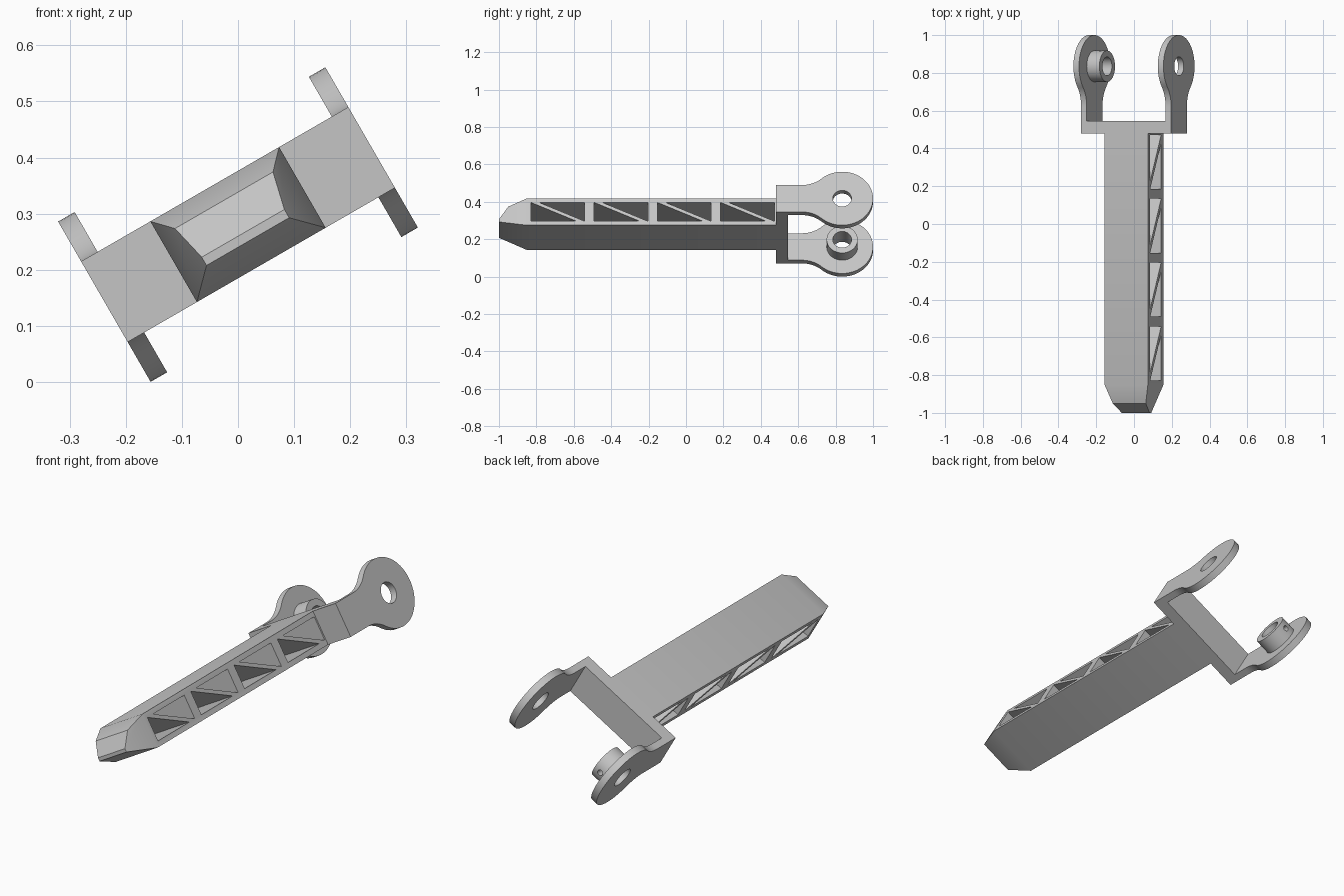
import bpy, bmesh
from math import sin, cos, pi, atan2, radians
from mathutils import Matrix, Vector

cube = bpy.data.objects.get("Cube")
if cube:
    bpy.data.objects.remove(cube)

grey = bpy.data.materials.new("light grey")
grey.use_nodes = True
colour = (0.56, 0.56, 0.56, 1)
grey.diffuse_color = colour
grey.node_tree.nodes["Principled BSDF"].inputs["Base Color"].default_value = colour

# Main sizes; the part is modelled flat, then tilted about its length
HALF_H = 0.083
HALF_W = 0.1325
YOKE_W = 0.275
EAR_IN = 0.241
PIN_Y = 0.835
BRIDGE_Y0, BRIDGE_Y1 = 0.48, 0.546
TILT = Matrix.Translation((0, 0, 0.2805)) @ Matrix.Rotation(radians(-30), 4, 'Y')


def add_prism(bm, points, x0, x1):
    """Extrude a (y, z) outline from x0 to x1."""
    a = [bm.verts.new((x0, y, z)) for y, z in points]
    b = [bm.verts.new((x1, y, z)) for y, z in points]
    bm.faces.new(a)
    bm.faces.new(b[::-1])
    for i in range(len(a)):
        j = (i + 1) % len(a)
        bm.faces.new((a[i], b[i], b[j], a[j]))


def finish(bm, name):
    bmesh.ops.recalc_face_normals(bm, faces=bm.faces[:])
    mesh = bpy.data.meshes.new(name)
    bm.to_mesh(mesh)
    bm.free()
    mesh.materials.append(grey)
    ob = bpy.data.objects.new(name, mesh)
    bpy.context.collection.objects.link(ob)
    return ob


def prism(name, points, x0, x1):
    bm = bmesh.new()
    add_prism(bm, points, x0, x1)
    return finish(bm, name)


def circle(r, n=48):
    return [(PIN_Y + r * cos(2 * pi * i / n), r * sin(2 * pi * i / n)) for i in range(n)]


def cut(ob, cutter):
    mod = ob.modifiers.new("cut", 'BOOLEAN')
    mod.operation = 'DIFFERENCE'
    mod.solver = 'EXACT'
    mod.object = cutter
    bpy.context.view_layer.update()
    with bpy.context.temp_override(object=ob, active_object=ob):
        bpy.ops.object.modifier_apply(modifier=mod.name)
    bpy.data.objects.remove(cutter)


# Beam: side profile with a blunt nose, then tapered on both sides
profile = [(BRIDGE_Y0, -HALF_H), (-0.85, -HALF_H), (-1, -0.035), (-1, -0.018),
           (-0.95, 0.05), (-0.85, HALF_H), (BRIDGE_Y0, HALF_H)]
bm = bmesh.new()
add_prism(bm, profile, -HALF_W, HALF_W)
for side in (-1, 1):
    bmesh.ops.bisect_plane(bm, geom=bm.verts[:] + bm.edges[:] + bm.faces[:], dist=1e-5,
                           plane_co=(side * HALF_W, -0.85, 0),
                           plane_no=Vector((side * 0.15, -0.0475, 0)).normalized(),
                           clear_outer=True)
    bmesh.ops.holes_fill(bm, edges=[e for e in bm.edges if e.is_boundary], sides=0)
beam = finish(bm, "beam")

# Truss openings: two triangles either side of a diagonal web in each bay
bm = bmesh.new()
BAY, WEB, H = 0.287, 0.043, 0.058
for i in range(4):
    y = -0.829 + i * 0.338
    add_prism(bm, [(y, -H), (y + BAY - WEB, -H), (y, H)], -0.2, 0.2)
    add_prism(bm, [(y + WEB, H), (y + BAY, -H), (y + BAY, H)], -0.2, 0.2)
cut(beam, finish(bm, "truss_cutter"))

# Yoke bridge across the end of the beam
bridge = prism("yoke_bridge", [(BRIDGE_Y0, -HALF_H), (BRIDGE_Y1, -HALF_H),
                               (BRIDGE_Y1, HALF_H), (BRIDGE_Y0, HALF_H)], -YOKE_W, YOKE_W)

# Ear outline: straight neck, concave fillet, round eye
EYE_R, NECK_Y = 0.165, 0.62
dy = PIN_Y - NECK_Y
fillet = (dy ** 2 + HALF_H ** 2 - EYE_R ** 2) / (2 * (EYE_R - HALF_H))
bend = atan2(HALF_H + fillet, dy)
half = [(BRIDGE_Y1, HALF_H)]
for i in range(11):
    t = -pi / 2 + (pi / 2 - bend) * i / 10
    half.append((NECK_Y + fillet * cos(t), HALF_H + fillet + fillet * sin(t)))
for i in range(1, 25):
    t = (pi - bend) * (1 - i / 24)
    half.append((PIN_Y + EYE_R * cos(t), EYE_R * sin(t)))
outline = half + [(y, -z) for y, z in half[-2::-1]]

parts = [beam, bridge]
for name, side in (("left_ear", 1), ("right_ear", -1)):
    ear = prism(name, outline, side * EAR_IN, side * YOKE_W)
    cut(ear, prism("pin_cutter", circle(0.05), -0.4, 0.4))
    parts.append(ear)

# Boss inside the right ear, with a pin bore and a small cross hole
boss = prism("pin_boss", circle(0.083), -EAR_IN, -0.164)
cut(boss, prism("bore_cutter", circle(0.05), -0.4, 0.4))
bm = bmesh.new()
bmesh.ops.create_cone(bm, cap_ends=True, segments=20, radius1=0.014, radius2=0.014, depth=0.1,
                      matrix=Matrix.Translation((-0.2, PIN_Y + 0.075, 0))
                      @ Matrix.Rotation(pi / 2, 4, 'X'))
cut(boss, finish(bm, "cross_hole_cutter"))
parts.append(boss)

# Tilt everything and smooth the gentle bends
bpy.ops.object.select_all(action='DESELECT')
for ob in parts:
    ob.data.transform(TILT)
    ob.select_set(True)
bpy.context.view_layer.objects.active = beam
bpy.ops.object.shade_smooth_by_angle(angle=radians(30))
